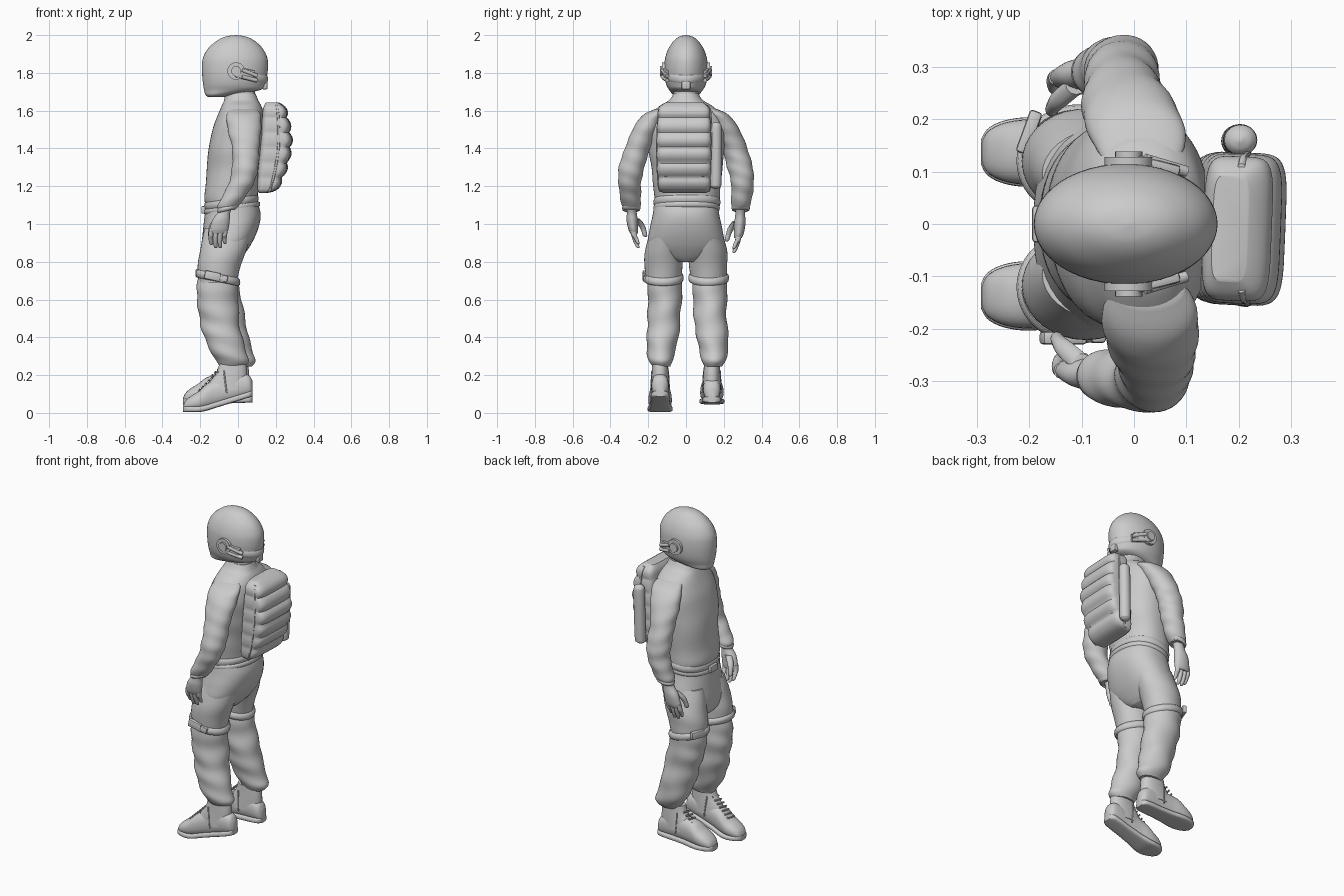
import bpy, bmesh, math
from mathutils import Vector, Matrix

def finish(name, bm, angle=40):
    bmesh.ops.recalc_face_normals(bm, faces=bm.faces)
    me = bpy.data.meshes.new(name)
    bm.to_mesh(me)
    bm.free()
    ob = bpy.data.objects.new(name, me)
    bpy.context.collection.objects.link(ob)
    bpy.ops.object.select_all(action='DESELECT')
    bpy.context.view_layer.objects.active = ob
    ob.select_set(True)
    bpy.ops.object.shade_smooth_by_angle(angle=math.radians(angle))
    return ob

def spline(st, sub):
    """Catmull-Rom through the stations"""
    out = []
    for i in range(len(st) - 1):
        a, b, c, d = st[max(i-1, 0)], st[i], st[i+1], st[min(i+2, len(st)-1)]
        for k in range(sub):
            t = k / sub
            out.append([0.5*(2*q + (r-p)*t + (2*p-5*q+4*r-s)*t*t + (3*q-p-3*r+s)*t**3)
                        for p, q, r, s in zip(a, b, c, d)])
    return out + [list(st[-1])]

def loft(name, st, axis='z', n=36, p=2.0, amp=0, freq=60, sub=6, fade=0.0):
    """Rings (x, y, z, half-size, half-size) skinned together; amp adds cloth folds"""
    bm, rings = bmesh.new(), []
    sts = spline(st, sub)
    for j, (x, y, z, a, b) in enumerate(sts):
        u, ring = j / (len(sts) - 1), []
        env = amp * math.sin(math.pi * u) ** 0.5 * (1 - fade + fade * u) if 0 < u < 1 else 0
        for i in range(n):
            t = 2 * math.pi * i / n
            c, s = math.cos(t), math.sin(t)
            f = 1 + env * (math.sin(freq*z + 1.8*math.sin(t + 5*z)) + 0.6*math.sin(3*t + 24*z))
            c = math.copysign(abs(c) ** (2/p), c) * max(a, .002) * f
            s = math.copysign(abs(s) ** (2/p), s) * max(b, .002) * f
            ring.append(bm.verts.new((x+c, y+s, z) if axis == 'z' else (x, y+c, z+s)))
        rings.append(ring)
    for r0, r1 in zip(rings, rings[1:]):
        for i in range(n):
            bm.faces.new((r0[i], r0[(i+1) % n], r1[(i+1) % n], r1[i]))
    bm.faces.new(rings[0])
    bm.faces.new(rings[-1])
    return finish(name, bm)

def band(name, c, rx, ry, slope, h, w, t0=0, t1=360, p=2.0):
    """Rounded strap around an ellipse, tilted along x"""
    bm, rings, n, full = bmesh.new(), [], 48, t1 - t0 == 360
    for i in range(n if full else n + 1):
        t = math.radians(t0 + (t1 - t0) * i / n)
        ring = []
        for k in range(8):
            q = 2 * math.pi * k / 8
            dx, dy = [math.copysign(abs(v) ** (2/p), v) for v in (math.cos(t), math.sin(t))]
            x, y = (rx + w*math.cos(q)) * dx, (ry + w*math.cos(q)) * dy
            ring.append(bm.verts.new((c[0]+x, c[1]+y, c[2] + slope*x + h*math.sin(q))))
        rings.append(ring)
    for r0, r1 in zip(rings, rings[1:] + (rings[:1] if full else [])):
        for k in range(8):
            bm.faces.new((r0[k], r0[(k+1) % 8], r1[(k+1) % 8], r1[k]))
    if not full:
        bm.faces.new(rings[0])
        bm.faces.new(rings[-1])
    return finish(name, bm, 60)

def rod(name, a, b, r, seg=10):
    a, b = Vector(a), Vector(b)
    bm = bmesh.new()
    m = Matrix.Translation((a+b)/2) @ (b-a).to_track_quat('Z', 'Y').to_matrix().to_4x4()
    bmesh.ops.create_cone(bm, cap_ends=True, segments=seg, radius1=r, radius2=r, depth=(b-a).length, matrix=m)
    return finish(name, bm)

def box(name, c, size, rot=(0, 0, 0)):
    bm = bmesh.new()
    bmesh.ops.create_cube(bm, size=1, matrix=Matrix.Diagonal((*size, 1)))
    bmesh.ops.bevel(bm, geom=bm.edges[:], offset=min(size)*.25, segments=2, affect='EDGES', profile=.5)
    ob = finish(name, bm)
    ob.location, ob.rotation_euler = c, rot
    return ob

# Helmet shell, neck and rear trim
loft("helmet", [(-.012, 0, 2.0, .004, .004), (-.012, 0, 1.992, .055, .035), (-.012, 0, 1.97, .1, .064),
    (-.014, 0, 1.93, .144, .092), (-.015, 0, 1.88, .17, .11), (-.016, 0, 1.83, .175, .115),
    (-.018, 0, 1.78, .171, .113), (-.02, 0, 1.74, .165, .105), (-.03, 0, 1.71, .15, .09),
    (-.09, 0, 1.685, .083, .068), (-.12, 0, 1.672, .04, .04)], n=48)
band("helmet_rear_band", (-.016, 0, 1.79), .168, .109, -.13, .022, .007, -85, 85)
box("nape_knob", (.142, 0, 1.735), (.03, .045, .045))
loft("neck", [(.015, 0, 1.6, .1, .09), (.01, 0, 1.66, .083, .068), (.01, 0, 1.76, .08, .065)])
for s in (-1, 1):
    # Ear units
    rod("ear_disc", (-.01, s*.1, 1.81), (-.01, s*.128, 1.81), .046, 24)
    rod("ear_cap", (-.01, s*.12, 1.81), (-.01, s*.138, 1.81), .026, 24)
    for k in (0, 1):
        rod("ear_bar", (.02, s*.124, 1.815-.035*k), (.1, s*.1, 1.785-.025*k), .011)
    box("ear_mount", (.035, s*.112, 1.795), (.1, .024, .055), (0, .2, -s*.25))

# Jacket body
loft("jacket", [(.018, 0, 1.69, .075, .066), (.017, 0, 1.655, .09, .09), (.018, 0, 1.625, .105, .14),
    (.017, 0, 1.58, .122, .185), (.006, 0, 1.5, .141, .21), (-.005, .003, 1.4, .15, .202),
    (-.017, .005, 1.3, .148, .188), (-.032, .005, 1.2, .14, .178), (-.038, .005, 1.13, .14, .172),
    (-.035, .005, 1.09, .13, .165)], n=56, p=2.25, amp=.016, freq=34, fade=.9)
band("jacket_hem", (-.035, .005, 1.115), .134, .168, .14, .024, .01, p=2.25)
band("belt", (-.032, .003, 1.085), .143, .17, .14, .014, .006, p=2.2)
box("belt_buckle", (-.182, 0, 1.075), (.024, .07, .04))

# Trousers seat
loft("trouser_seat", [(-.032, 0, 1.13, .13, .165), (-.028, 0, 1.05, .148, .176), (-.04, 0, .97, .145, .193),
    (-.062, 0, .89, .13, .2), (-.08, 0, .83, .105, .15), (-.085, 0, .8, .08, .06)], n=48, p=2.3)

for s in (-1, 1):
    far = 1 if s > 0 else 0
    # Arms
    sleeve = [(.025, .12, 1.61, .07, .04), (.03, .17, 1.575, .09, .06), (.035, .215, 1.5, .088, .068),
        (.04, .257, 1.4, .072, .067), (.038, .287, 1.3, .07, .068), (.02, .298, 1.22, .066, .06),
        (-.02, .295, 1.15, .062, .056), (-.05, .29, 1.1, .057, .05), (-.06, .288, 1.075, .044, .04)]
    if far:
        sleeve = [(x - .055*math.sin(math.pi*min(1, (1.61-z)/.5))**1 - .01, y, z, a, b) for x, y, z, a, b in sleeve]
    loft("sleeve", [(x, s*y, z, a, b) for x, y, z, a, b in sleeve], amp=.04, freq=75, fade=.5)
    band("sleeve_cuff", (-.055 - .01*far, s*.29, 1.085), .046, .04, .25, .014, .009)

    # Hands
    hx, hz = -.01*far, -.025*far
    hand = lambda st: [(x+hx, s*y, z+hz*min(1, (1.1-z)*8), a, b) for x, y, z, a, b in st]
    loft("palm", hand([(-.06, .287, 1.1, .036, .028), (-.075, .287, 1.06, .034, .026),
        (-.09, .285, 1.02, .046, .03), (-.1, .28, .975, .05, .026), (-.105, .275, .95, .045, .02)]), n=20)
    for k, tip in enumerate((.895, .878, .878, .9)):
        x = -.14 + .024*k
        loft("finger", hand([(x, .28, .975, .013, .015), (x-.003, .275, .94, .0135, .015),
            (x-.004, .265, tip+.025, .012, .012), (x-.002, .255, tip, .009, .009),
            (x, .252, tip-.006, .003, .003)]), n=12, sub=3)
    loft("thumb", hand([(-.1, .265, 1.03, .02, .018), (-.13, .24, 1.0, .018, .018), (-.143, .225, .97, .014, .014),
        (-.147, .217, .94, .012, .012), (-.147, .215, .932, .004, .004)]), n=12, sub=3)

    # Thigh and baggy lower leg
    loft("thigh", [(-.045, s*.095, .98, .13, .09), (-.08, s*.115, .86, .122, .102),
        (-.1, s*.118, .77, .113, .1), (-.108, s*.12, .69, .1, .092)], amp=.01, freq=40)
    shin = [(-.108, .12, .73, .1, .09), (-.11, .119, .66, .108, .092), (-.109, .12, .58, .108, .089),
        (-.095, .124, .48, .104, .086), (-.078, .132, .4, .1, .084), (-.05, .14, .32, .094, .074),
        (-.03, .14, .275, .086, .062), (-.03, .137, .245, .068, .046)]
    loft("lower_trouser", [(x + far*.035*min(1, (.73-z)/.25), s*y + .007, z, a, b) for x, y, z, a, b in shin],
         amp=.035, freq=48)
    band("knee_strap", (-.106, s*.12, .715), .108, .098, -.2, .021, .01)
    if far:
        box("strap_buckle", (-.2, .175, .74), (.025, .085, .045), (0, 0, -.35))
    else:
        box("strap_buckle", (-.135, -.217, .725), (.085, .025, .045), (0, .2, 0))
        box("strap_buckle_tab", (-.07, -.212, .71), (.03, .03, .035), (0, .2, 0))

    # High-top shoes, near one tipped toe-down
    y0, toe, heel = s*.137, (.045 if far else .004), (.055 if far else .085)
    base = lambda x: toe + (heel - toe) * max(0, (x + .19) / .26)
    shape = [(-.29, .035, .02), (-.278, .06, .04), (-.25, .085, .055), (-.21, .11, .062), (-.17, .14, .06),
        (-.12, .15, .052), (-.05, .15, .047), (.02, .14, .046), (.06, .115, .04), (.077, .08, .022)]
    loft("shoe_upper", [(x, y0, base(x) + .008 + (h-.008)/2, w, (h-.008)/2) for x, h, w in shape],
         axis='x', p=2.3, n=28)
    loft("shoe_sole", [(x*1.005, y0, base(x) + .016, w+.004, .016) for x, h, w in shape], axis='x', p=4, n=28)
    ax = .01*far
    loft("shoe_ankle", [(-.06, y0, .12, .115, .05), (-.048+ax, y0, .17, .098, .047), (-.032+ax, y0, .22, .08, .044),
        (-.028+ax, y0, .265, .07, .042)], n=28, p=2.3)
    for k in range(7):
        x, z = -.208 + .017*k, .135 + .0165*k - .012*(1-far)
        rod("lace", (x, y0-.026, z-.006), (x+.006, y0+.026, z), .0055, 8)
    for q in (-1, 1):
        rod("shoe_seam", (-.06, y0+q*.05, .105), (-.075+ax, y0+q*.043, .225), .004, 8)

# Quilted backpack with puffy horizontal rolls
prof = spline([(1.165, .115, .16, .115), (1.19, .105, .2, .13), (1.3, .11, .248, .138), (1.43, .12, .272, .14),
               (1.55, .13, .258, .135), (1.61, .135, .24, .128), (1.643, .15, .215, .1)], 12)
pack = []
for z, xf, xb, hw in prof:
    puff = abs(math.sin(math.pi * (z - 1.165) / .08)) ** .6 * .02
    xb += puff - .003
    pack.append(((xf+xb)/2, -.008, z, (xb-xf)/2, hw + puff*.3))
bag = loft("backpack", pack, p=5, n=48, sub=1)
bag.rotation_euler = (0, 0, -.04)
bag.location = (0, .007, 0)
for q in (-1, 1):
    # Piping along both side seams
    pts = [(.5*xf + .5*xb + .02, q*(hw+.004) - .008, z, .007, .006) for z, xf, xb, hw in prof[6:-6:6]]
    loft("backpack_piping", pts, n=8, sub=3)
# Side bottle
loft("side_bottle", [(.195, .157, 1.185, .006, .006), (.195, .157, 1.195, .025, .024), (.197, .158, 1.22, .031, .03),
    (.2, .16, 1.36, .032, .03), (.203, .16, 1.5, .032, .03), (.203, .16, 1.53, .025, .023),
    (.203, .16, 1.541, .005, .005)], n=20)
